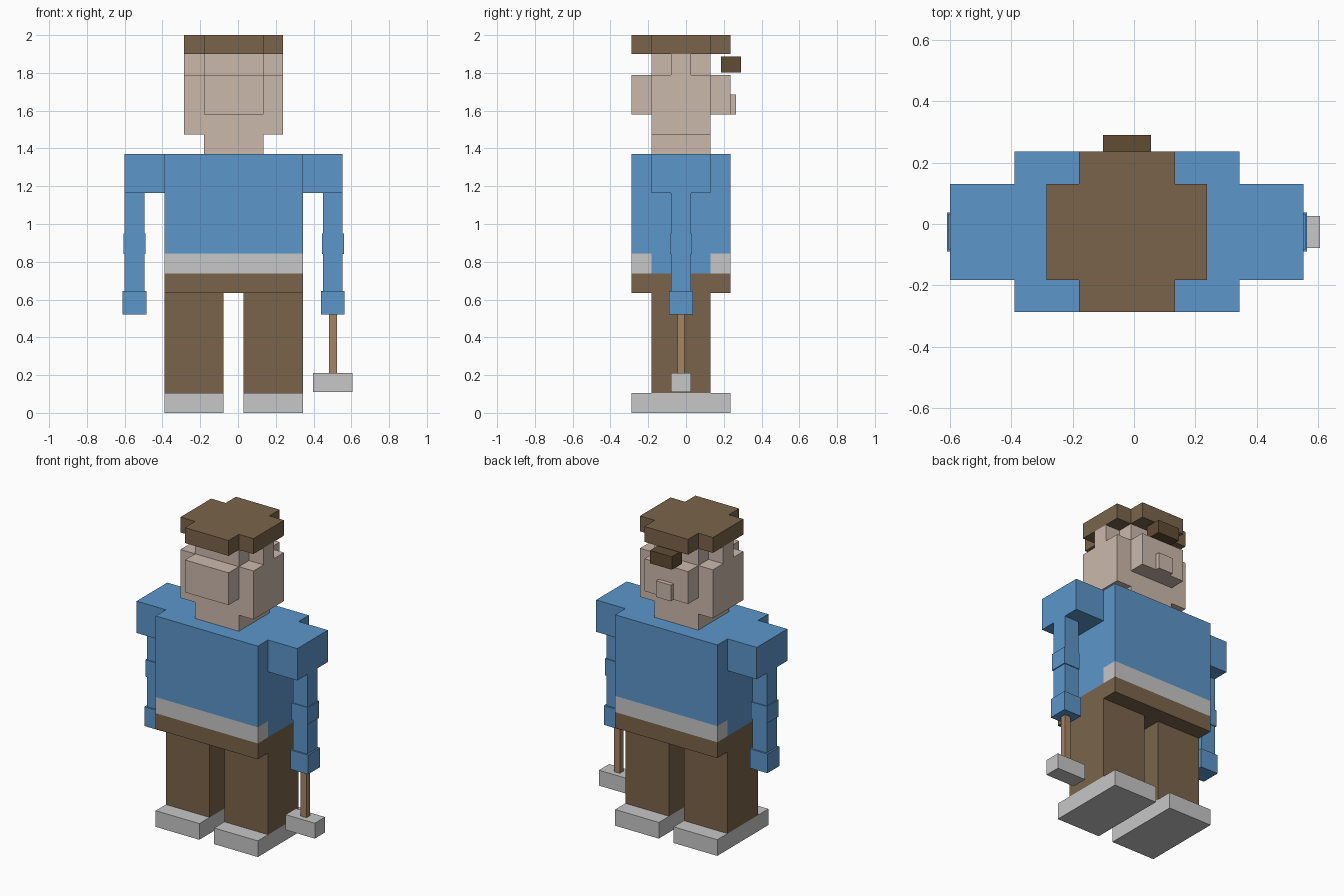
import bpy
import bmesh

cube = bpy.data.objects.get("Cube")
if cube:
    bpy.data.objects.remove(cube, do_unlink=True)


def material(name, rgb):
    m = bpy.data.materials.new(name)
    m.use_nodes = True
    m.diffuse_color = (*rgb, 1)
    m.node_tree.nodes["Principled BSDF"].inputs["Base Color"].default_value = (*rgb, 1)
    return m


skin = material("skin", (0.60, 0.485, 0.413))
brown = material("brown", (0.195, 0.127, 0.069))
dark = material("dark_brown", (0.117, 0.072, 0.034))
blue = material("blue", (0.107, 0.305, 0.591))
grey = material("light_grey", (0.571, 0.571, 0.571))
wood = material("wood", (0.381, 0.231, 0.133))


def prism(name, mat, outline, z):
    """Extrude a flat outline from z[0] to z[1]."""
    bm = bmesh.new()
    face = bm.faces.new([bm.verts.new((x, y, z[0])) for x, y in outline])
    top = bmesh.ops.extrude_face_region(bm, geom=[face])["geom"]
    bmesh.ops.translate(bm, vec=(0, 0, z[1] - z[0]),
                        verts=[g for g in top if isinstance(g, bmesh.types.BMVert)])
    bmesh.ops.recalc_face_normals(bm, faces=bm.faces)
    mesh = bpy.data.meshes.new(name)
    bm.to_mesh(mesh)
    bm.free()
    mesh.materials.append(mat)
    obj = bpy.data.objects.new(name, mesh)
    bpy.context.collection.objects.link(obj)
    return obj


def box(name, mat, x, y, z):
    return prism(name, mat, [(x[0], y[0]), (x[1], y[0]), (x[1], y[1]), (x[0], y[1])], z)


# The body is symmetric about this slightly offset centre
CX, CY = -0.023, -0.026


def span(centre, half):
    return (centre - half, centre + half)


def pair(name, mat, inner, outer, y, z):
    """Left and right copies, given distances from the body centre."""
    box("left_" + name, mat, (CX + inner, CX + outer), y, z)
    box("right_" + name, mat, (CX - outer, CX - inner), y, z)


thin, core, wide = span(CY, 0.0525), span(CY, 0.157), span(CY, 0.262)
core_x, body_x = span(CX, 0.157), span(CX, 0.367)
front, back = (wide[0], core[0]), (core[1], wide[1])

# Legs and shoes
pair("shoe", grey, 0.053, 0.367, wide, (0, 0.105))
pair("leg", brown, 0.053, 0.367, core, (0.105, 0.635))

# Hips, waist with shirt hem, torso
box("hips", brown, body_x, wide, (0.635, 0.738))
box("waist", blue, body_x, core, (0.738, 0.843))
box("front_hem", grey, body_x, front, (0.738, 0.843))
box("back_hem", grey, body_x, back, (0.738, 0.843))
box("torso", blue, body_x, wide, (0.843, 1.37))

# Arms
pair("shoulder", blue, 0.367, 0.577, core, (1.163, 1.37))
pair("arm", blue, 0.472, 0.577, thin, (0.645, 1.163))
pair("elbow", blue, 0.467, 0.583, span(CY, 0.058), (0.84, 0.95))
pair("hand", blue, 0.462, 0.588, span(CY, 0.063), (0.52, 0.645))

# Head
box("head", skin, core_x, core, (1.37, 1.9))
pair("cheek", skin, 0.157, 0.262, core, (1.475, 1.79))
pair("temple", skin, 0.157, 0.262, thin, (1.79, 1.9))
box("front_face", skin, core_x, front, (1.58, 1.79))
box("back_face", skin, core_x, back, (1.58, 1.79))
box("nose", skin, span(CX, 0.0525), (wide[1], 0.264), (1.58, 1.685))
box("hair_tuft", dark, span(CX, 0.078), (0.186, 0.29), (1.802, 1.886))

# Cross-shaped cap
a, b = 0.157, 0.262
quarter = [(b, -a), (b, a), (a, a)]
cross = []
for _ in range(4):
    cross += [(CX + x, CY + y) for x, y in quarter]
    quarter = [(-y, x) for x, y in quarter]
# Drop the corner points shared by neighbouring quarters
cross = list(dict.fromkeys((round(x, 4), round(y, 4)) for x, y in cross))
prism("cap", brown, cross, (1.9, 2.0))

# Hammer held in the left hand
HX = CX + 0.525
box("hammer_handle", wood, span(HX, 0.021), span(CY, 0.018), (0.21, 0.52))
box("hammer_head", grey, span(HX, 0.105), thin, (0.11, 0.21))
